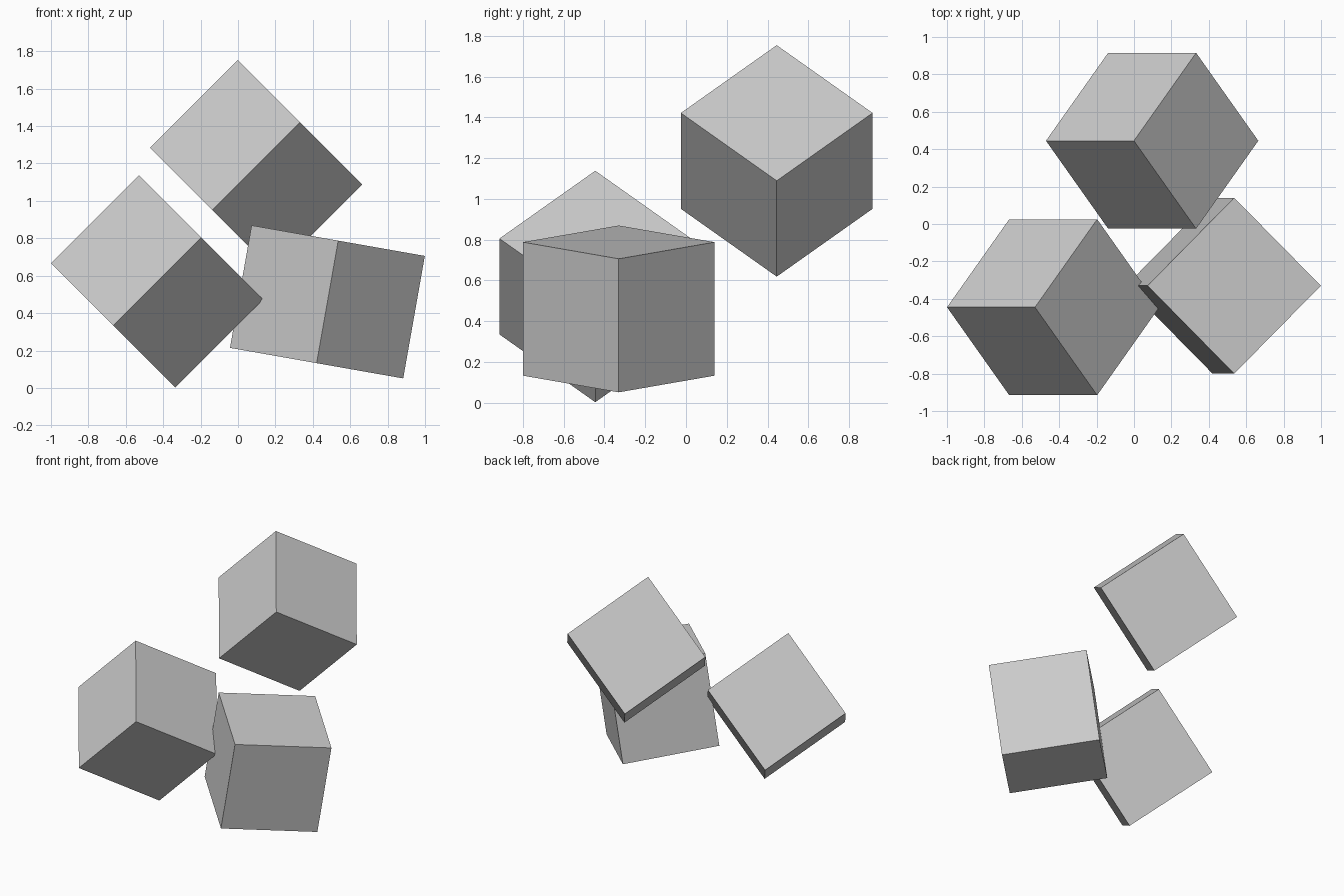
import bpy
from math import radians
from mathutils import Matrix

if "Cube" in bpy.data.objects:
    bpy.data.objects.remove(bpy.data.objects["Cube"])

EDGE = 0.665


def tumbled_cube(name, center, tilt):
    # Cube turned 45 degrees on its base, then tipped sideways about y
    bpy.ops.mesh.primitive_cube_add(size=EDGE)
    cube = bpy.context.object
    cube.name = name
    cube.matrix_world = (Matrix.Translation(center)
                         @ Matrix.Rotation(radians(tilt), 4, 'Y')
                         @ Matrix.Rotation(radians(45), 4, 'Z'))
    return cube


# Three equal cubes: two tipped onto a corner, one leaning slightly
tumbled_cube("upper_cube", (0.097, 0.445, 1.186), 45)
tumbled_cube("left_cube", (-0.432, -0.445, 0.57), 45)
tumbled_cube("right_cube", (0.478, -0.33, 0.46), 10)
